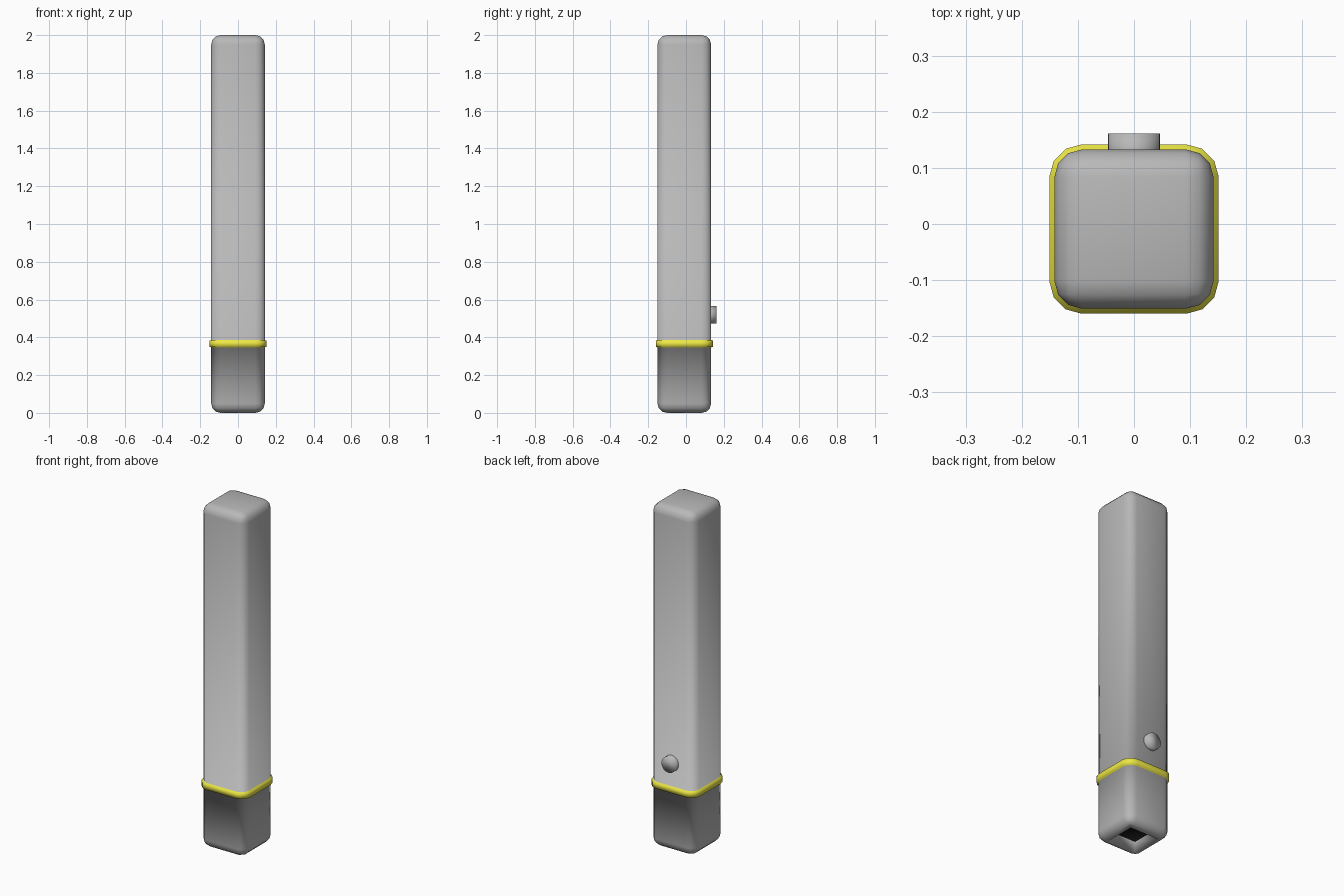
import bpy, bmesh, math
from mathutils import Matrix

if "Cube" in bpy.data.objects:
    bpy.data.objects.remove(bpy.data.objects["Cube"])

CY = -0.009   # body centre in y
HALF = 0.142  # body half width


def material(name, color):
    mat = bpy.data.materials.new(name)
    mat.diffuse_color = color
    mat.use_nodes = True
    mat.node_tree.nodes["Principled BSDF"].inputs["Base Color"].default_value = mat.diffuse_color
    return mat


GREY = material("grey", (0.48, 0.48, 0.48, 1))
YELLOW = material("yellow", (0.85, 0.81, 0.06, 1))
DARK = material("dark", (0.005, 0.005, 0.005, 1))


def finish(bm, name, mats):
    for f in bm.faces:
        f.smooth = True
    me = bpy.data.meshes.new(name)
    bm.to_mesh(me)
    bm.free()
    for m in mats:
        me.materials.append(m)
    ob = bpy.data.objects.new(name, me)
    bpy.context.collection.objects.link(ob)
    return ob


# Tall rounded body
bm = bmesh.new()
bmesh.ops.create_cube(bm, size=1, matrix=Matrix.Translation((0, CY, 1))
                      @ Matrix.Diagonal((2 * HALF, 2 * HALF, 2, 1)))
bmesh.ops.bevel(bm, geom=bm.edges[:], offset=0.05, segments=3,
                profile=0.5, affect='EDGES')

# Yellow raised band, part of the body surface so the shading flows into it
for z in (0.347, 0.349, 0.383, 0.385):
    bmesh.ops.bisect_plane(bm, geom=bm.verts[:] + bm.edges[:] + bm.faces[:],
                           plane_co=(0, 0, z), plane_no=(0, 0, 1))
bm.normal_update()
for v in [v for v in bm.verts if 0.348 < v.co.z < 0.384]:
    v.co += v.normal * 0.009
for f in bm.faces:
    if 0.3471 < f.calc_center_median().z < 0.3849:
        f.material_index = 1
bm.normal_update()

# Dark opening in the bottom
bottom = min(bm.faces, key=lambda f: f.calc_center_median().z)
cap = bmesh.ops.extrude_discrete_faces(bm, faces=[bottom])['faces'][0]
bmesh.ops.translate(bm, verts=cap.verts[:], vec=(0, 0, 0.065))
cap.material_index = 2
finish(bm, "body_with_band", (GREY, YELLOW, DARK))

# Round button on the back
bm = bmesh.new()
bmesh.ops.create_cone(bm, cap_ends=True, segments=32, radius1=0.046, radius2=0.046,
                      depth=0.06, matrix=Matrix.Translation((0, 0.131, 0.52))
                      @ Matrix.Rotation(math.pi / 2, 4, 'X'))
finish(bm, "button", (GREY,))
